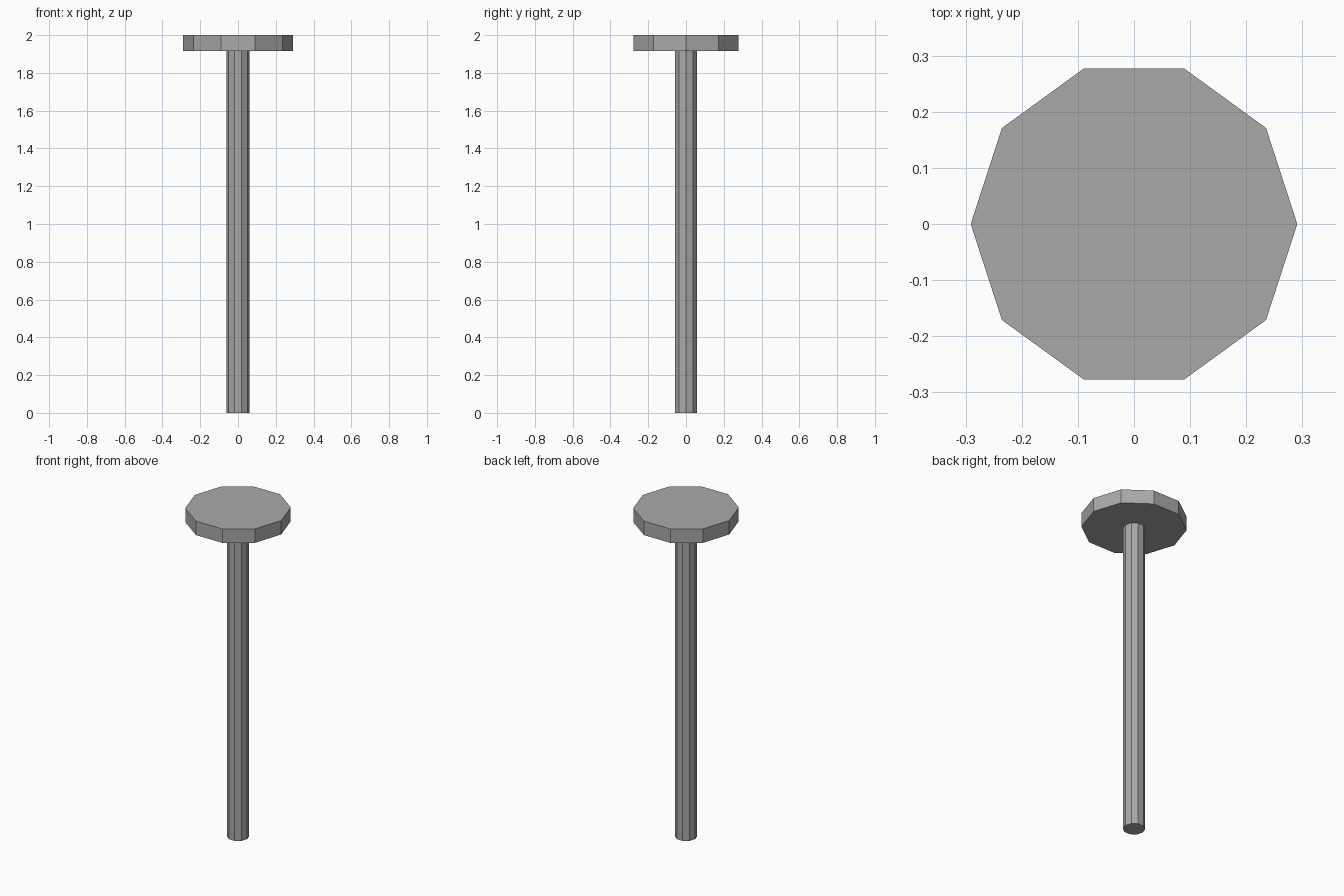
import bpy
import math

cube = bpy.data.objects.get("Cube")
if cube:
    bpy.data.objects.remove(cube, do_unlink=True)

SIDES = 10
HEIGHT = 2.0
HEAD_BOTTOM = 1.915

# Plain grey metal
grey = bpy.data.materials.new("grey_metal")
grey.use_nodes = True
colour = (0.4, 0.4, 0.4, 1.0)
grey.diffuse_color = colour
grey.node_tree.nodes["Principled BSDF"].inputs["Base Color"].default_value = colour


def prism(name, radius, bottom, top):
    """Ten-sided upright prism with corners on the x axis."""
    bpy.ops.mesh.primitive_cylinder_add(
        vertices=SIDES, radius=radius, depth=top - bottom,
        location=(0, 0, (bottom + top) / 2), rotation=(0, 0, math.pi / 2))
    part = bpy.context.object
    part.name = name
    part.data.materials.append(grey)
    bpy.ops.object.transform_apply(location=True, rotation=True, scale=True)
    bpy.ops.object.shade_flat()
    return part


# Long shaft, and the flat head on top of it
prism("shaft", 0.062, 0.0, HEAD_BOTTOM)
prism("head", 0.291, HEAD_BOTTOM, HEIGHT)
